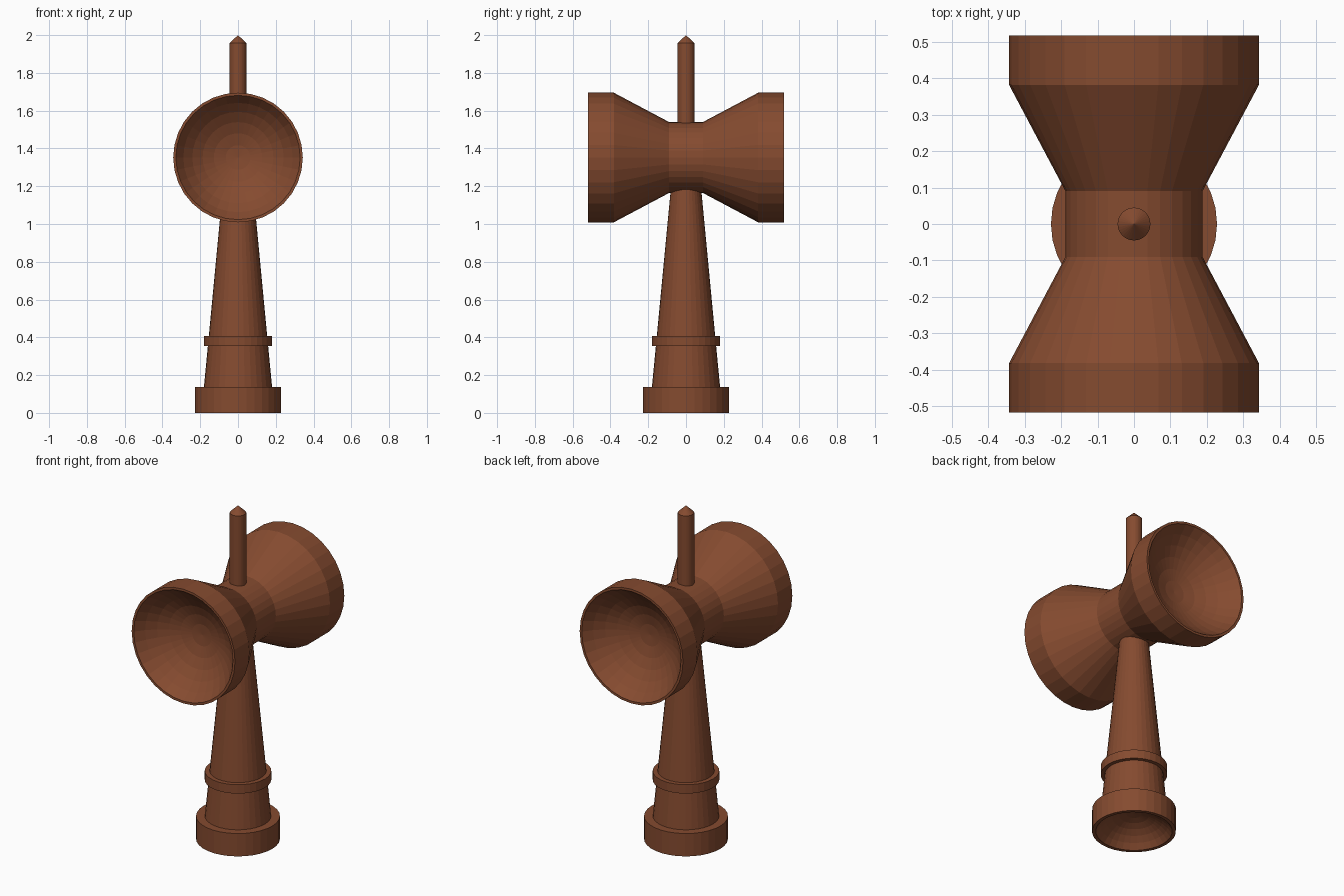
import bpy, bmesh, math
from mathutils import Matrix

if "Cube" in bpy.data.objects:
    bpy.data.objects.remove(bpy.data.objects["Cube"])

wood = bpy.data.materials.new("brown_wood")
wood.diffuse_color = (0.235, 0.07, 0.029, 1)
wood.use_nodes = True
wood.node_tree.nodes["Principled BSDF"].inputs["Base Color"].default_value = wood.diffuse_color


def lathe(name, profile, segments=32, matrix=Matrix()):
    """Revolve (radius, height) points around z; zero radius makes a pole."""
    bm = bmesh.new()
    rings = []
    for r, h in profile:
        if r < 1e-6:
            rings.append([bm.verts.new((0, 0, h))])
        else:
            rings.append([bm.verts.new((r * math.cos(2 * math.pi * i / segments),
                                        r * math.sin(2 * math.pi * i / segments), h))
                          for i in range(segments)])
    for a, b in zip(rings, rings[1:]):
        for i in range(segments):
            j = (i + 1) % segments
            if len(a) == 1:
                bm.faces.new((a[0], b[j], b[i]))
            elif len(b) == 1:
                bm.faces.new((a[i], a[j], b[0]))
            else:
                bm.faces.new((a[i], a[j], b[j], b[i]))
    bmesh.ops.recalc_face_normals(bm, faces=bm.faces)
    bmesh.ops.transform(bm, matrix=matrix, verts=bm.verts)
    mesh = bpy.data.meshes.new(name)
    bm.to_mesh(mesh)
    bm.free()
    mesh.materials.append(wood)
    obj = bpy.data.objects.new(name, mesh)
    bpy.context.collection.objects.link(obj)
    return obj


def bowl(rim, depth, steps):
    """Spherical hollow from its pole (height 0) to its rim (height depth)."""
    radius = (rim * rim + depth * depth) / (2 * depth)
    end = math.acos((radius - depth) / radius)
    return [(radius * math.sin(end * k / steps),
             radius * (1 - math.cos(end * k / steps))) for k in range(steps + 1)]


# Base cup, hollow underneath
hollow = [(r, 0.11 - h) for r, h in bowl(0.208, 0.11, 6)]
lathe("base_cup", hollow + [(0.228, 0), (0.228, 0.137), (0, 0.137)])

# Tapered handle and its collar
lathe("handle", [(0, 0.13), (0.181, 0.13), (0.078, 1.21), (0, 1.21)])
lathe("handle_collar", [(0, 0.355), (0.181, 0.355), (0.181, 0.408), (0, 0.408)])

# Spike with a short conical tip
lathe("spike", [(0, 1.48), (0.045, 1.48), (0.045, 1.957), (0, 2.0)])

# Double cup crosspiece lying along y
HALF, DEPTH = 0.518, 0.18
half = [(r, HALF - DEPTH + h) for r, h in bowl(0.329, DEPTH, 6)]
half += [(0.343, HALF), (0.343, 0.382), (0.188, 0.09)]
profile = half + [(r, -h) for r, h in reversed(half)]
lathe("double_cup", profile, 32,
      Matrix.Translation((0, 0, 1.352)) @ Matrix.Rotation(math.pi / 2, 4, 'X'))
